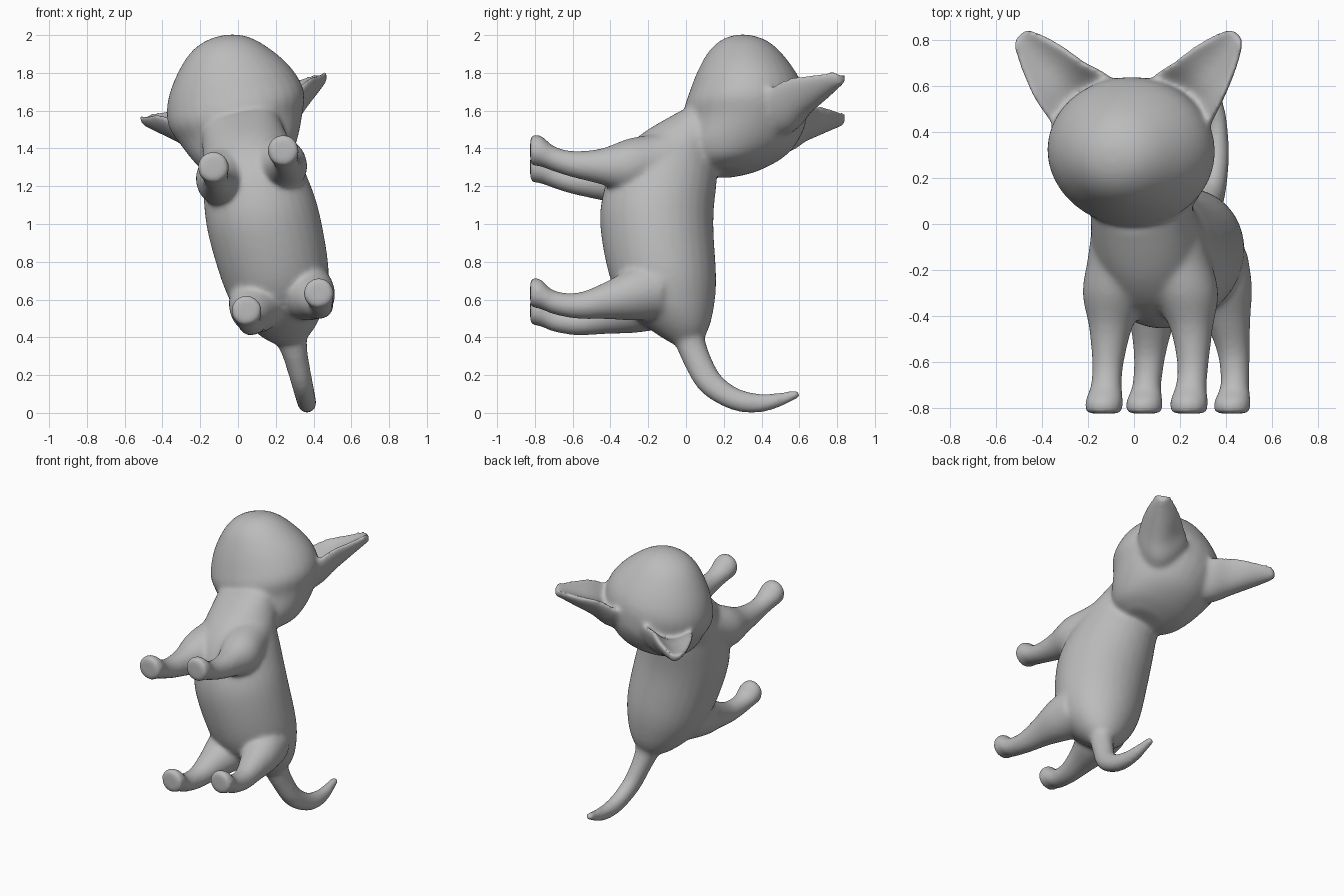
import bpy
import bmesh
import math
from mathutils import Vector

if "Cube" in bpy.data.objects:
    bpy.data.objects.remove(bpy.data.objects["Cube"], do_unlink=True)

X, Y, Z = Vector((1, 0, 0)), Vector((0, 1, 0)), Vector((0, 0, 1))
SIDES = 32
bm = bmesh.new()


def spline(stations, steps=5):
    """Catmull-Rom interpolation through tuples of any length."""
    pts = [stations[0]] + list(stations) + [stations[-1]]
    out = []
    for p0, p1, p2, p3 in zip(pts, pts[1:], pts[2:], pts[3:]):
        for k in range(steps):
            t = k / steps
            out.append(tuple(
                b + 0.5 * t * (c - a + t * (2 * a - 5 * b + 4 * c - d + t * (3 * (b - c) + d - a)))
                for a, b, c, d in zip(p0, p1, p2, p3)))
    out.append(stations[-1])
    return out


def angles():
    return [2 * math.pi * i / SIDES for i in range(SIDES)]


def ellipse(centre, a, b):
    return [centre + a * math.cos(t) + b * math.sin(t) for t in angles()]


def loft(rings):
    """Closed skin through a list of point rings, capped at both ends."""
    rows = [[bm.verts.new(p) for p in ring] for ring in rings]
    faces = [bm.faces.new(rows[0]), bm.faces.new(rows[-1])]
    for lower, upper in zip(rows, rows[1:]):
        for i in range(SIDES):
            j = (i + 1) % SIDES
            faces.append(bm.faces.new((lower[i], lower[j], upper[j], upper[i])))
    bmesh.ops.recalc_face_normals(bm, faces=faces)


def trunk(stations):
    # station: height, y centre, half width, half depth
    loft([ellipse(Vector((0, y, h)), X * rx, Y * ry) for h, y, rx, ry in spline(stations)])


def leg(stations, side):
    # station: y, x, z, radius
    loft([ellipse(Vector((side * x, y, z)), X * r, Z * r) for y, x, z, r in spline(stations)])


def tail(stations):
    # station: y, z, half width, half thickness
    path = spline(stations)
    rings = []
    for i, (y, z, rx, rn) in enumerate(path):
        a, b = path[max(i - 1, 0)], path[min(i + 1, len(path) - 1)]
        normal = Vector((0, a[1] - b[1], b[0] - a[0])).normalized()
        rings.append(ellipse(Vector((0, y, z)), X * rx, normal * rn))
    loft(rings)


def ear(stations, side):
    # station: x, y, rim height, half width, depth; bowed plate, hollow on the face side
    across = Vector((0.77, -0.64, 0))
    rings = []
    for x, y, rim, half, depth in spline(stations):
        thick = 0.3 * depth + 0.015
        ring = []
        for t in angles():
            s = math.sin(t)
            rise = math.copysign(abs(s) ** 0.7, s) * thick - 0.7 * depth * s * s
            p = Vector((x, y, rim + rise)) + across * half * math.cos(t)
            ring.append(Vector((p.x * side, p.y, p.z)))
        rings.append(ring)
    loft(rings)


# Torso, rump to neck
trunk([(-0.65, 0.0, 0.07, 0.07), (-0.58, -0.03, 0.15, 0.145), (-0.47, -0.08, 0.225, 0.225),
       (-0.3, -0.12, 0.28, 0.28), (0.0, -0.155, 0.3, 0.3), (0.2, -0.135, 0.28, 0.295),
       (0.35, -0.09, 0.25, 0.275), (0.48, 0.03, 0.22, 0.27), (0.6, 0.15, 0.2, 0.19)])

# Head, nape to snout
trunk([(0.28, 0.19, 0.13, 0.1), (0.32, 0.22, 0.22, 0.2), (0.4, 0.26, 0.28, 0.29),
       (0.52, 0.31, 0.335, 0.315), (0.62, 0.315, 0.37, 0.325), (0.72, 0.325, 0.355, 0.305),
       (0.82, 0.32, 0.305, 0.262), (0.92, 0.31, 0.225, 0.2), (0.98, 0.305, 0.155, 0.14),
       (1.01, 0.3, 0.09, 0.08), (1.022, 0.3, 0.03, 0.03)])

# Mirrored legs and ears
front_leg = [(-0.825, 0.19, 0.355, 0.08), (-0.77, 0.19, 0.352, 0.083), (-0.7, 0.19, 0.31, 0.068),
             (-0.6, 0.19, 0.28, 0.07), (-0.45, 0.18, 0.27, 0.095), (-0.3, 0.155, 0.28, 0.145),
             (-0.15, 0.12, 0.31, 0.15), (-0.02, 0.09, 0.36, 0.15)]
hind_leg = [(-0.825, 0.197, -0.423, 0.078), (-0.77, 0.197, -0.428, 0.08), (-0.7, 0.197, -0.474, 0.064),
            (-0.57, 0.188, -0.49, 0.07), (-0.42, 0.168, -0.455, 0.1), (-0.27, 0.14, -0.41, 0.145),
            (-0.12, 0.11, -0.38, 0.16)]
ear_shape = [(0.12, 0.4, 0.58, 0.18, 0.15), (0.228, 0.54, 0.64, 0.165, 0.18),
             (0.31, 0.62, 0.68, 0.138, 0.15), (0.385, 0.71, 0.69, 0.108, 0.1),
             (0.45, 0.785, 0.698, 0.07, 0.06), (0.485, 0.828, 0.7, 0.035, 0.04)]
for side in (-1, 1):
    leg(front_leg, side)
    leg(hind_leg, side)
    ear(ear_shape, side)

# Upturned tail
tail([(0.01, -0.55, 0.1, 0.11), (0.02, -0.63, 0.082, 0.082), (0.055, -0.73, 0.065, 0.074),
      (0.12, -0.854, 0.058, 0.07), (0.22, -0.935, 0.054, 0.062), (0.33, -0.972, 0.05, 0.056),
      (0.45, -0.968, 0.042, 0.044), (0.6, -0.922, 0.024, 0.022)])

mesh = bpy.data.meshes.new("dog_body")
bm.to_mesh(mesh)
bm.free()
dog = bpy.data.objects.new("dog_body", mesh)
bpy.context.collection.objects.link(dog)

# Whole figure leans slightly to one side
dog.location = (0.137, 0, 1.0)
dog.rotation_euler = (0, math.radians(-13.5), 0)

# Fuse the parts into one smooth skin
remesh = dog.modifiers.new("fuse", 'REMESH')
remesh.mode = 'VOXEL'
remesh.voxel_size = 0.012
remesh.use_smooth_shade = True
soften = dog.modifiers.new("soften", 'SMOOTH')
soften.factor = 0.5
soften.iterations = 20

# Plain grey clay
grey = bpy.data.materials.new("plain_grey")
grey.use_nodes = True
colour = (0.5, 0.5, 0.5, 1)
grey.diffuse_color = colour
grey.node_tree.nodes["Principled BSDF"].inputs["Base Color"].default_value = colour
mesh.materials.append(grey)
for poly in mesh.polygons:
    poly.use_smooth = True
